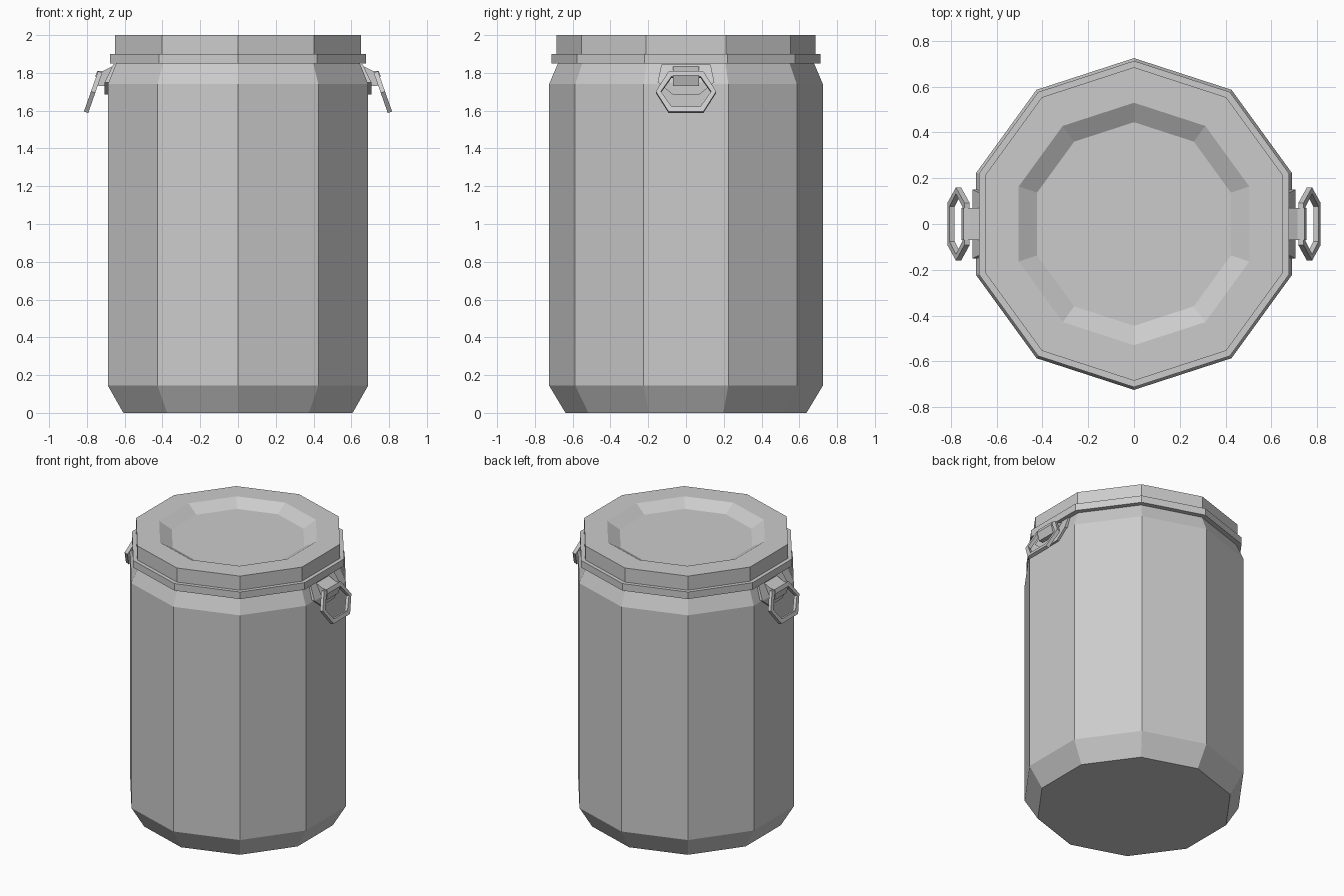
import bpy
import bmesh
from math import sin, cos, pi
from mathutils import Vector

if "Cube" in bpy.data.objects:
    bpy.data.objects.remove(bpy.data.objects["Cube"], do_unlink=True)

SIDES = 10

grey = bpy.data.materials.new("grey")
grey.use_nodes = True
colour = (0.6, 0.6, 0.6, 1)
grey.diffuse_color = colour
grey.node_tree.nodes["Principled BSDF"].inputs["Base Color"].default_value = colour


def finish(name, bm):
    bmesh.ops.recalc_face_normals(bm, faces=bm.faces)
    mesh = bpy.data.meshes.new(name)
    bm.to_mesh(mesh)
    bm.free()
    mesh.materials.append(grey)
    obj = bpy.data.objects.new(name, mesh)
    bpy.context.collection.objects.link(obj)
    return obj


def bridge(bm, a, b):
    for i in range(len(a)):
        j = (i + 1) % len(a)
        bm.faces.new((a[i], a[j], b[j], b[i]))


def turned(name, profile):
    """Ten-sided closed solid from (radius, height) pairs."""
    bm = bmesh.new()
    rings = []
    for r, z in profile:
        angles = [pi / 2 + 2 * pi * i / SIDES for i in range(SIDES)]
        rings.append([bm.verts.new((r * cos(a), r * sin(a), z)) for a in angles])
    for a, b in zip(rings, rings[1:]):
        bridge(bm, a, b)
    bm.faces.new(rings[0])
    bm.faces.new(rings[-1])
    return finish(name, bm)


def loft(name, first, second):
    """Closed solid between two matching outlines."""
    bm = bmesh.new()
    a = [bm.verts.new(p) for p in first]
    b = [bm.verts.new(p) for p in second]
    bridge(bm, a, b)
    bm.faces.new(a)
    bm.faces.new(b)
    return finish(name, bm)


# Barrel, clamp band and recessed lid
turned("barrel_body", [(0.638, 0), (0.725, 0.145), (0.725, 1.74), (0.678, 1.85)])
turned("clamp_band", [(0.713, 1.85), (0.713, 1.9)])
turned("lid", [(0.685, 1.9), (0.685, 2), (0.53, 2), (0.445, 1.95)])


def handle(side, s):
    # Mounting plate that follows the shoulder
    bm = bmesh.new()
    rows = [(0.66, 1.845, 0.13), (0.706, 1.75, 0.15), (0.706, 1.685, 0.07)]
    grid = []
    for depth in (0, 0.06):
        grid.append([[bm.verts.new((s * (x - depth), y, z)) for y in (-w, w)]
                     for x, z, w in rows])
    for layer in grid:
        for top, low in zip(layer, layer[1:]):
            bm.faces.new((top[0], top[1], low[1], low[0]))
    outline = [[g[0][0], g[0][1], g[1][1], g[2][1], g[2][0], g[1][0]] for g in grid]
    bridge(bm, *outline)
    finish(side + "_handle_plate", bm)

    # Clip that holds the swinging ring
    section = [(0.655, 1.84), (0.715, 1.81), (0.745, 1.81),
               (0.755, 1.785), (0.738, 1.73), (0.69, 1.73)]
    loft(side + "_handle_clip",
         [(s * x, -0.07, z) for x, z in section],
         [(s * x, 0.07, z) for x, z in section])

    # Six-sided ring hanging at a slant
    centre = Vector((s * 0.767, 0, 1.698))
    down = Vector((s * 0.33, 0, -0.94)).normalized()
    out = Vector((s * 0.94, 0, 0.33)).normalized()
    hexagon = [(-0.092, -1), (0.092, -1), (0.16, 0), (0.092, 1), (-0.092, 1), (-0.16, 0)]
    bm = bmesh.new()
    loops = []
    for scale_y, half, off in ((1, 0.113, -0.012), (1, 0.113, 0.012),
                               (0.83, 0.085, 0.012), (0.83, 0.085, -0.012)):
        loops.append([bm.verts.new(centre + down * (v * half) + out * off
                                   + Vector((0, y * scale_y, 0))) for y, v in hexagon])
    for i in range(4):
        bridge(bm, loops[i], loops[(i + 1) % 4])
    finish(side + "_handle_ring", bm)


for side, sign in (("left", 1), ("right", -1)):
    handle(side, sign)
